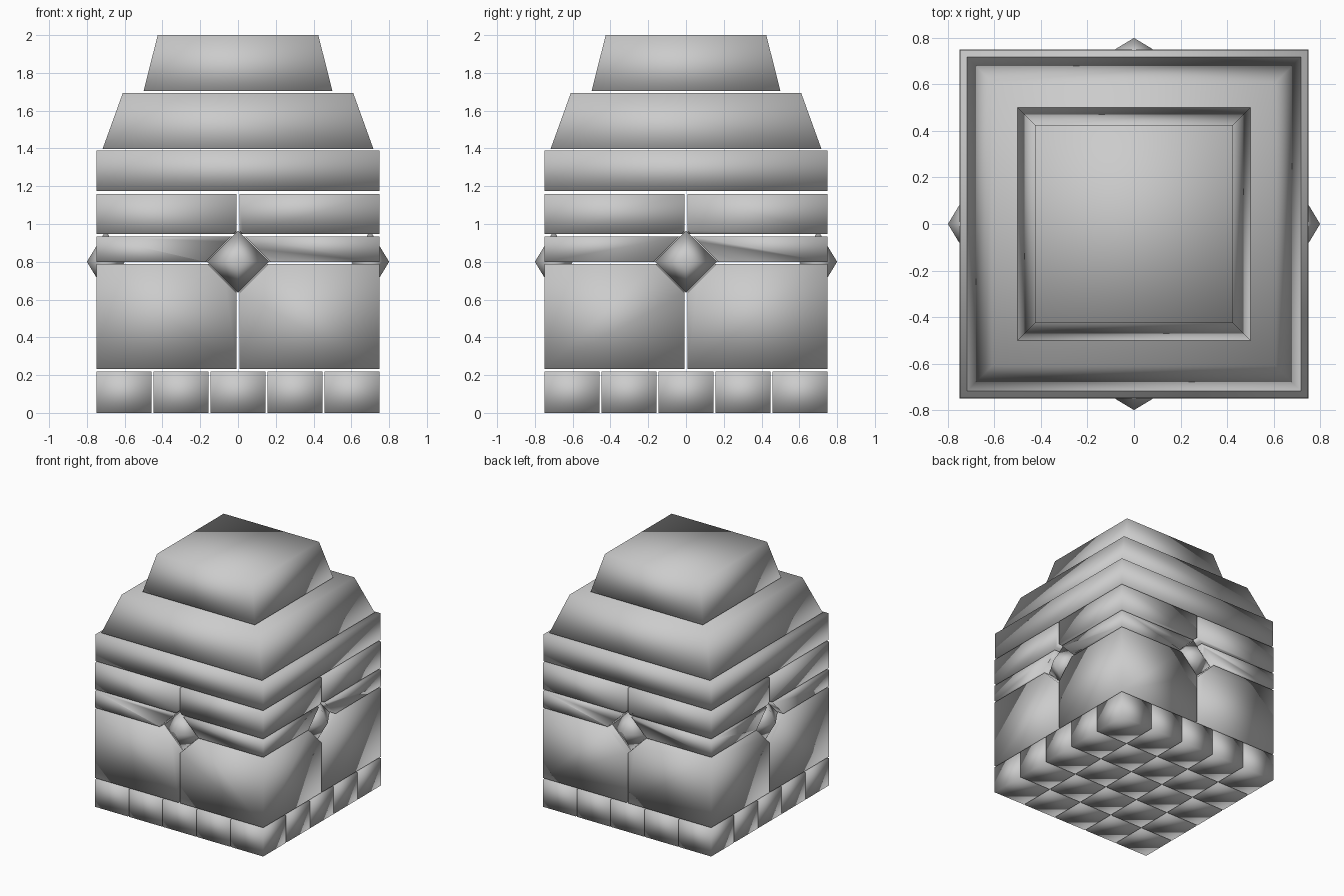
import bpy, bmesh, math
from mathutils import Matrix, Vector

if "Cube" in bpy.data.objects:
    bpy.data.objects.remove(bpy.data.objects["Cube"])


def finish(name, bm):
    """Turn a bmesh into a smooth-shaded object."""
    bmesh.ops.recalc_face_normals(bm, faces=bm.faces)
    for f in bm.faces:
        f.smooth = True
    me = bpy.data.meshes.new(name)
    bm.to_mesh(me)
    bm.free()
    ob = bpy.data.objects.new(name, me)
    bpy.context.collection.objects.link(ob)
    return ob


def block(name, x, y, half, z0, z1, top_half=None):
    """Square block, optionally tapering to a smaller top."""
    bm = bmesh.new()
    bmesh.ops.create_cube(bm, size=2)
    for v in bm.verts:
        h = (top_half or half) if v.co.z > 0 else half
        v.co = (x + v.co.x * h, y + v.co.y * h, z1 if v.co.z > 0 else z0)
    return finish(name, bm)


def hull(name, points, turn):
    bm = bmesh.new()
    rot = Matrix.Rotation(turn, 3, 'Z')
    for p in points:
        bm.verts.new(rot @ Vector(p))
    bmesh.ops.convex_hull(bm, input=bm.verts)
    return finish(name, bm)


# Base: grid of small cubes
for i in range(5):
    for j in range(5):
        block("base_cube", (i - 2) * 0.302, (j - 2) * 0.302, 0.146, 0, 0.22)

# Diamond-shaped studs in the middle of each side, with their sockets
CZ, R = 0.80, 0.165
cutters = []
for k in range(4):
    turn = k * math.pi / 2
    hull("diamond_stud", [(0, -0.80, CZ), (0, -0.60, CZ), (R, -0.70, CZ),
                          (-R, -0.70, CZ), (0, -0.70, CZ + R), (0, -0.70, CZ - R)], turn)
    s = R + 0.008
    cutters.append(hull("socket_cutter", [(dx, y, CZ + dz) for y in (-0.59, -0.85)
                        for dx, dz in ((s, 0), (0, s), (-s, 0), (0, -s))], turn))

# Body: three layers of quarter blocks, notched around the studs
for name, z0, z1 in (("lower_block", 0.232, 0.787), ("middle_block", 0.799, 0.933),
                     ("upper_block", 0.947, 1.16)):
    for sx in (-1, 1):
        for sy in (-1, 1):
            ob = block(name, sx * 0.379, sy * 0.379, 0.371, z0, z1)
            bpy.context.view_layer.objects.active = ob
            for c in cutters:
                m = ob.modifiers.new("socket", 'BOOLEAN')
                m.operation, m.solver, m.object = 'DIFFERENCE', 'EXACT', c
                bpy.ops.object.modifier_apply(modifier=m.name)
            for p in ob.data.polygons:
                p.use_smooth = True
for c in cutters:
    bpy.data.objects.remove(c)

# Top: slab and two tapered tiers
block("slab", 0, 0, 0.748, 1.174, 1.388)
block("lower_tier", 0, 0, 0.717, 1.397, 1.693, 0.61)
block("upper_tier", 0, 0, 0.50, 1.704, 2.0, 0.425)
